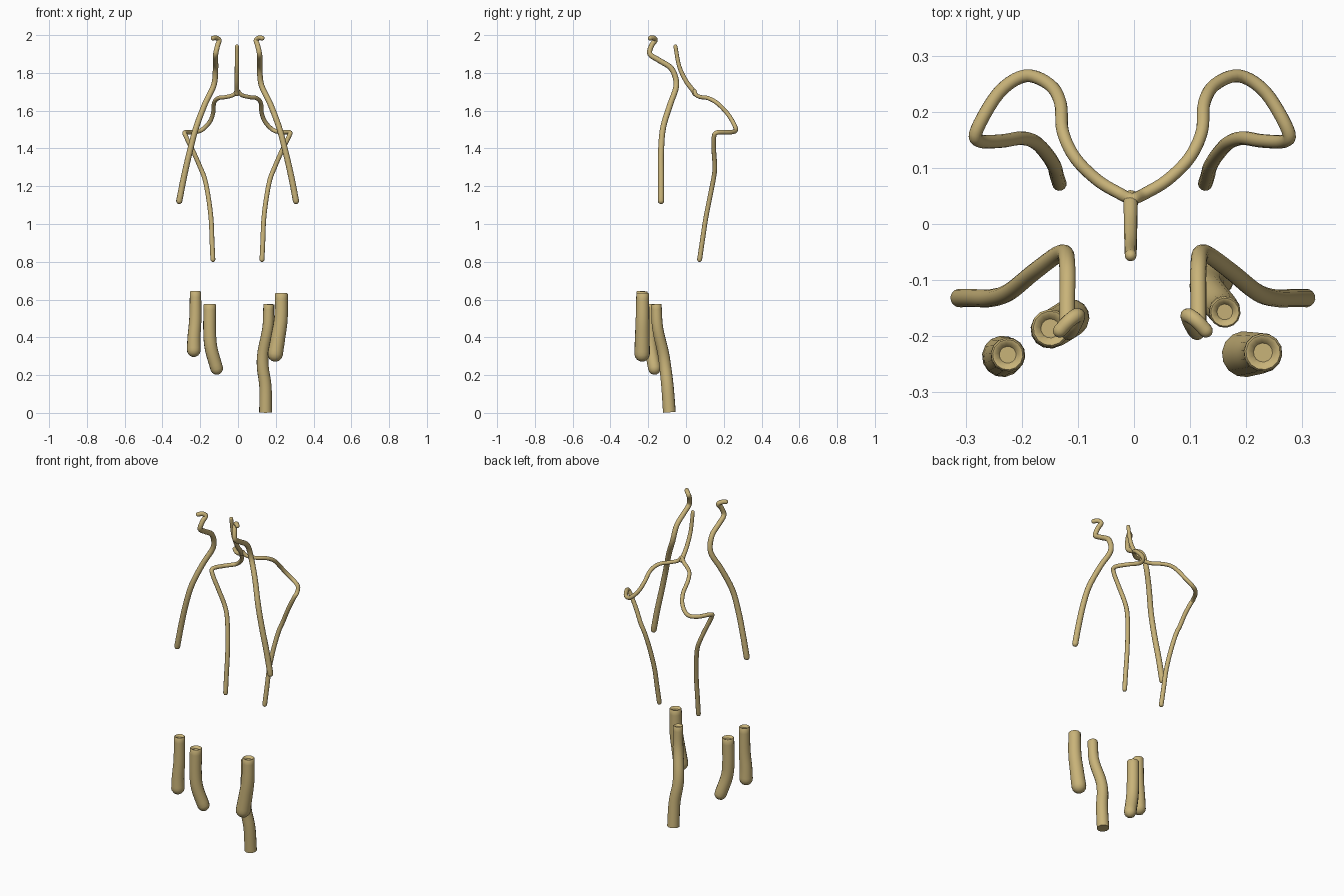
import bpy, bmesh, math
from mathutils import Vector

if "Cube" in bpy.data.objects:
    bpy.data.objects.remove(bpy.data.objects["Cube"])

tan = bpy.data.materials.new("tan")
tan.diffuse_color = (0.58, 0.45, 0.19, 1)
tan.use_nodes = True
tan.node_tree.nodes["Principled BSDF"].inputs["Base Color"].default_value = tan.diffuse_color
SIDES = 14


def smooth_path(points, steps=5):
    """Catmull-Rom through (x, y, z, radius) points."""
    p = [Vector(q) for q in points]
    p = [2 * p[0] - p[1]] + p + [2 * p[-1] - p[-2]]
    out = []
    for a, b, c, d in zip(p, p[1:], p[2:], p[3:]):
        for i in range(steps):
            t = i / steps
            out.append(0.5 * (2 * b + (c - a) * t + (2 * a - 5 * b + 4 * c - d) * t * t
                              + (3 * b - a - 3 * c + d) * t ** 3))
    return out + [p[-2]]


def cap_rings(kind, r):
    """(offset along the axis, ring radius) pairs, outward from the tube end."""
    if kind == "round":
        return [(r * math.sin(math.radians(a)), r * math.cos(math.radians(a))) for a in (25, 50, 72, 86)]
    if kind == "dish":
        return [(0.004, 0.9 * r), (0.003, 0.75 * r), (-0.008, 0.5 * r)]
    return []


def tube(name, points, start="round", end="round", flip=False, axis=-0.002):
    if flip:
        points = [(2 * axis - x, y, z, r) for x, y, z, r in points]
    path = smooth_path(points)
    pos = [q.to_3d() for q in path]
    n = len(pos)
    tang = [(pos[min(i + 1, n - 1)] - pos[max(i - 1, 0)]).normalized() for i in range(n)]
    u = tang[0].orthogonal().normalized()
    frames = []
    for i in range(n):
        u = (u - tang[i] * u.dot(tang[i])).normalized()
        frames.append((pos[i], tang[i], u, path[i][3]))
    (c0, t0, u0, r0), (c1, t1, u1, r1) = frames[0], frames[-1]
    rings = [(c0 - t0 * d, t0, u0, r) for d, r in reversed(cap_rings(start, r0))]
    rings += frames
    rings += [(c1 + t1 * d, t1, u1, r) for d, r in cap_rings(end, r1)]

    bm = bmesh.new()
    loops = []
    for c, t, u, r in rings:
        v = t.cross(u)
        loops.append([bm.verts.new(c + r * (u * math.cos(k * math.tau / SIDES) + v * math.sin(k * math.tau / SIDES)))
                      for k in range(SIDES)])
    for a, b in zip(loops, loops[1:]):
        for k in range(SIDES):
            j = (k + 1) % SIDES
            bm.faces.new((a[k], a[j], b[j], b[k]))
    bm.faces.new(loops[0][::-1])
    bm.faces.new(loops[-1])
    bmesh.ops.recalc_face_normals(bm, faces=bm.faces)
    me = bpy.data.meshes.new(name)
    bm.to_mesh(me)
    bm.free()
    ob = bpy.data.objects.new(name, me)
    bpy.context.collection.objects.link(ob)
    me.materials.append(tan)
    bpy.ops.object.select_all(action="DESELECT")
    ob.select_set(True)
    bpy.context.view_layer.objects.active = ob
    bpy.ops.object.shade_smooth_by_angle(angle=math.radians(45))


def with_radius(pts, r0, r1):
    n = len(pts) - 1
    return [(*p, r0 + (r1 - r0) * i / n) for i, p in enumerate(pts)]


# Outer front tubes with a curled tip, left then mirrored
outer = with_radius([
    (-0.311, -0.132, 1.122), (-0.286, -0.132, 1.25), (-0.255, -0.132, 1.385), (-0.222, -0.121, 1.51),
    (-0.175, -0.083, 1.635), (-0.128, -0.051, 1.735), (-0.119, -0.075, 1.82),
    (-0.119, -0.14, 1.865), (-0.118, -0.191, 1.90), (-0.108, -0.182, 1.945),
    (-0.1, -0.163, 1.972), (-0.115, -0.172, 1.985), (-0.132, -0.19, 1.984)], 0.0165, 0.0125)
# Inner branches looping backward and down
branch = with_radius([
    (-0.006, 0.045, 1.705), (-0.025, 0.054, 1.683), (-0.065, 0.078, 1.672), (-0.105, 0.118, 1.666),
    (-0.127, 0.165, 1.64), (-0.131, 0.215, 1.59), (-0.15, 0.248, 1.54), (-0.193, 0.264, 1.497),
    (-0.24, 0.235, 1.486), (-0.28, 0.168, 1.485), (-0.275, 0.148, 1.462), (-0.235, 0.148, 1.38),
    (-0.2, 0.153, 1.3), (-0.175, 0.145, 1.235), (-0.155, 0.124, 1.13), (-0.142, 0.103, 1.02),
    (-0.138, 0.088, 0.92), (-0.133, 0.072, 0.812)], 0.0105, 0.013)
for side, flip in (("left", False), ("right", True)):
    tube("outer_tube_" + side, outer, flip=flip)
    tube("branch_tube_" + side, branch, flip=flip, axis=-0.003)

# Central trunk joining the two branches
tube("centre_trunk", with_radius([
    (-0.006, -0.056, 1.94), (-0.006, -0.036, 1.835), (-0.006, 0.0, 1.757),
    (-0.006, 0.035, 1.71), (-0.006, 0.047, 1.69)], 0.0105, 0.0135))

# Thick lower tubes, each different, with dished upper ends
tube("lower_outer_tube_left", with_radius([
    (-0.225, -0.233, 0.64), (-0.226, -0.234, 0.5), (-0.233, -0.236, 0.4), (-0.234, -0.236, 0.333)],
    0.03, 0.037), start="dish")
tube("lower_inner_tube_left", with_radius([
    (-0.149, -0.186, 0.572), (-0.15, -0.188, 0.43), (-0.142, -0.185, 0.34), (-0.113, -0.167, 0.236)],
    0.034, 0.034), start="dish")
tube("lower_inner_tube_right", with_radius([
    (0.162, -0.157, 0.572), (0.158, -0.15, 0.45), (0.134, -0.122, 0.325),
    (0.131, -0.11, 0.245), (0.145, -0.098, 0.14), (0.146, -0.088, 0.003)],
    0.028, 0.034), start="dish", end="flat")
tube("lower_outer_tube_right", with_radius([
    (0.23, -0.229, 0.63), (0.227, -0.23, 0.5), (0.212, -0.231, 0.4), (0.197, -0.232, 0.312)],
    0.034, 0.041), start="dish")
